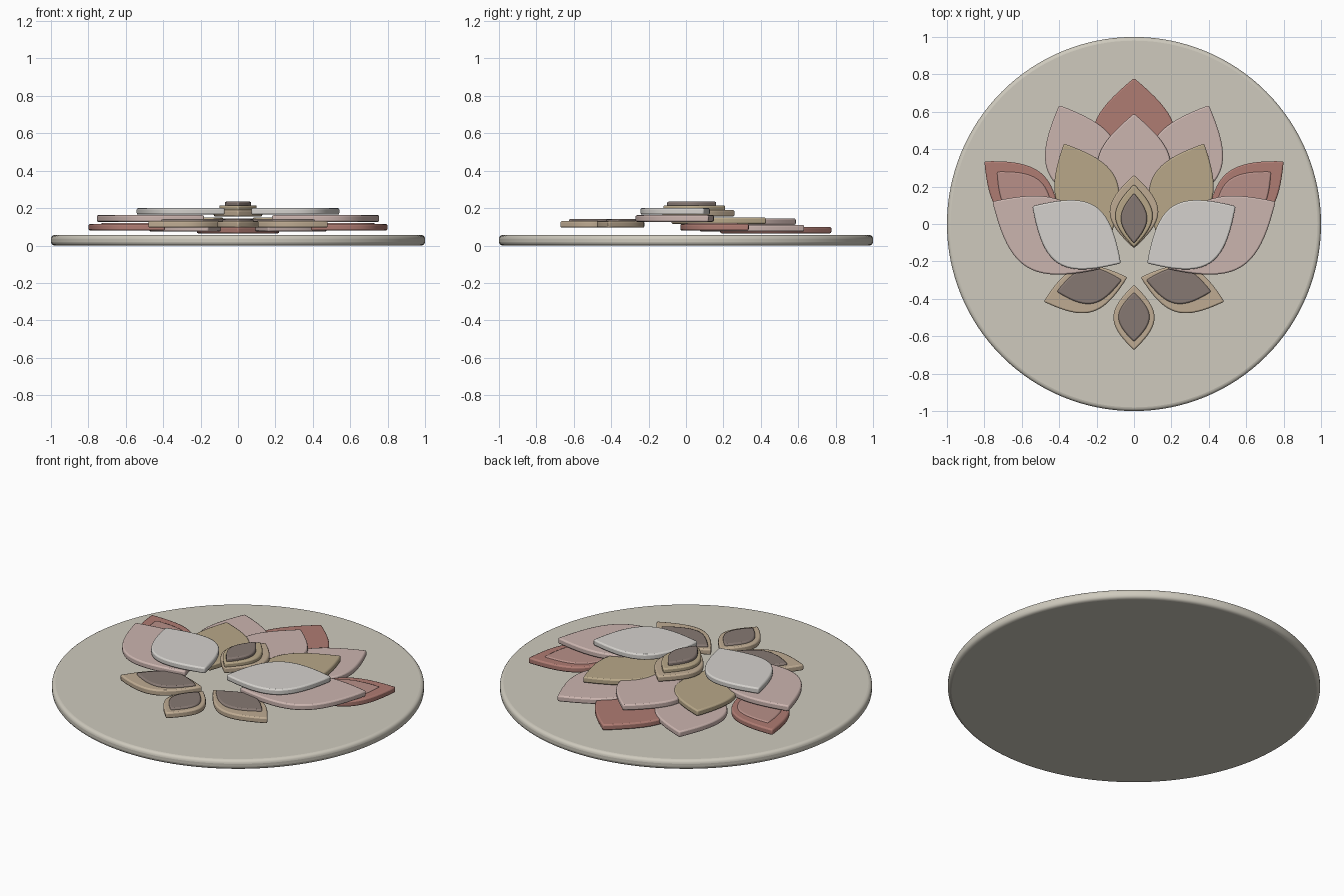
import bpy, bmesh
from mathutils import Vector

if "Cube" in bpy.data.objects:
    bpy.data.objects.remove(bpy.data.objects["Cube"])


def material(name, rgb):
    m = bpy.data.materials.new(name)
    m.diffuse_color = (*rgb, 1)
    m.use_nodes = True
    m.node_tree.nodes["Principled BSDF"].inputs["Base Color"].default_value = m.diffuse_color
    return m


STONE = material("stone", (0.62, 0.59, 0.51))
RED = material("dusty_red", (0.43, 0.20, 0.17))
ROSE = material("rose", (0.48, 0.28, 0.25))
PINK = material("pale_pink", (0.60, 0.46, 0.43))
TAN = material("tan", (0.48, 0.39, 0.25))
SAND = material("sand", (0.52, 0.41, 0.29))
WHITE = material("white", (0.66, 0.64, 0.61))
DARK = material("taupe", (0.24, 0.19, 0.17))


def finish(obj, mat, bevel, segments):
    obj.data.materials.append(mat)
    mod = obj.modifiers.new("soft_edge", "BEVEL")
    mod.width, mod.segments = bevel, segments
    mod.limit_method, mod.angle_limit = "ANGLE", 0.8
    bpy.ops.object.select_all(action="DESELECT")
    obj.select_set(True)
    bpy.context.view_layer.objects.active = obj
    bpy.ops.object.shade_smooth_by_angle(angle=0.6)


def petal(name, base, tip, half_width, z0, z1, mat, a=0.4, steps=20):
    """Flat pointed petal: two mirrored cubic arcs between base and tip."""
    b, t = Vector(base), Vector(tip)
    axis = t - b
    side = Vector((-axis.y, axis.x)).normalized() * half_width / 0.75

    def arc(s, p):
        q = 1 - s
        along = 3 * q * q * s * a + 3 * q * s * s * (1 - a) + s ** 3
        return b + axis * along + side * p * 3 * q * s

    pts = [arc(i / steps, -1) for i in range(steps)]
    pts += [arc(1 - i / steps, 1) for i in range(steps)]
    bm = bmesh.new()
    bottom = bm.faces.new([bm.verts.new((p.x, p.y, z0)) for p in pts])
    top = bmesh.ops.extrude_face_region(bm, geom=[bottom])
    verts = [v for v in top["geom"] if isinstance(v, bmesh.types.BMVert)]
    bmesh.ops.translate(bm, verts=verts, vec=(0, 0, z1 - z0))
    bmesh.ops.recalc_face_normals(bm, faces=bm.faces)
    me = bpy.data.meshes.new(name)
    bm.to_mesh(me)
    bm.free()
    obj = bpy.data.objects.new(name, me)
    bpy.context.collection.objects.link(obj)
    finish(obj, mat, 0.008, 2)


# Round base plate
bpy.ops.mesh.primitive_cylinder_add(vertices=128, radius=1, depth=0.056, location=(0, 0, 0.028))
plate = bpy.context.object
plate.name = "base_plate"
finish(plate, STONE, 0.02, 4)

# Petals on the centre line: name, base y, tip y, half width, z range, material
for name, y0, y1, w, z0, z1, mat in [
    ("back_petal", 0.18, 0.78, 0.22, 0.065, 0.10, RED),
    ("upper_middle_petal", 0.05, 0.59, 0.195, 0.11, 0.145, PINK),
    ("bud_outer", -0.13, 0.262, 0.13, 0.155, 0.19, SAND),
    ("bud_middle", -0.125, 0.212, 0.10, 0.185, 0.215, TAN),
    ("bud_core", -0.105, 0.165, 0.07, 0.205, 0.235, DARK),
    ("lower_middle_leaf", -0.325, -0.675, 0.11, 0.095, 0.13, SAND),
    ("lower_middle_leaf_inset", -0.365, -0.63, 0.083, 0.115, 0.141, DARK),
]:
    petal(name, (0, y0), (0, y1), w, z0, z1, mat)

# Petals in mirrored pairs: name, base, tip, half width, z range, material
for name, b, t, w, z0, z1, mat in [
    ("back_side_petal", (0.16, 0.07), (0.40, 0.635), 0.195, 0.075, 0.11, PINK),
    ("outer_petal", (0.39, -0.03), (0.80, 0.335), 0.155, 0.08, 0.115, RED),
    ("outer_petal_inset", (0.43, 0.0), (0.733, 0.28), 0.12, 0.095, 0.121, ROSE),
    ("inner_petal", (0.13, -0.08), (0.375, 0.43), 0.17, 0.115, 0.15, TAN),
    ("side_petal", (0.18, -0.24), (0.757, 0.12), 0.20, 0.127, 0.162, PINK),
    ("front_petal", (0.07, -0.21), (0.543, 0.095), 0.182, 0.165, 0.20, WHITE),
    ("lower_leaf", (0.035, -0.285), (0.483, -0.415), 0.125, 0.095, 0.13, SAND),
    ("lower_leaf_inset", (0.065, -0.30), (0.413, -0.362), 0.096, 0.115, 0.141, DARK),
]:
    for sx, label in ((1, "right"), (-1, "left")):
        petal(f"{name}_{label}", (b[0] * sx, b[1]), (t[0] * sx, t[1]), w, z0, z1, mat)
